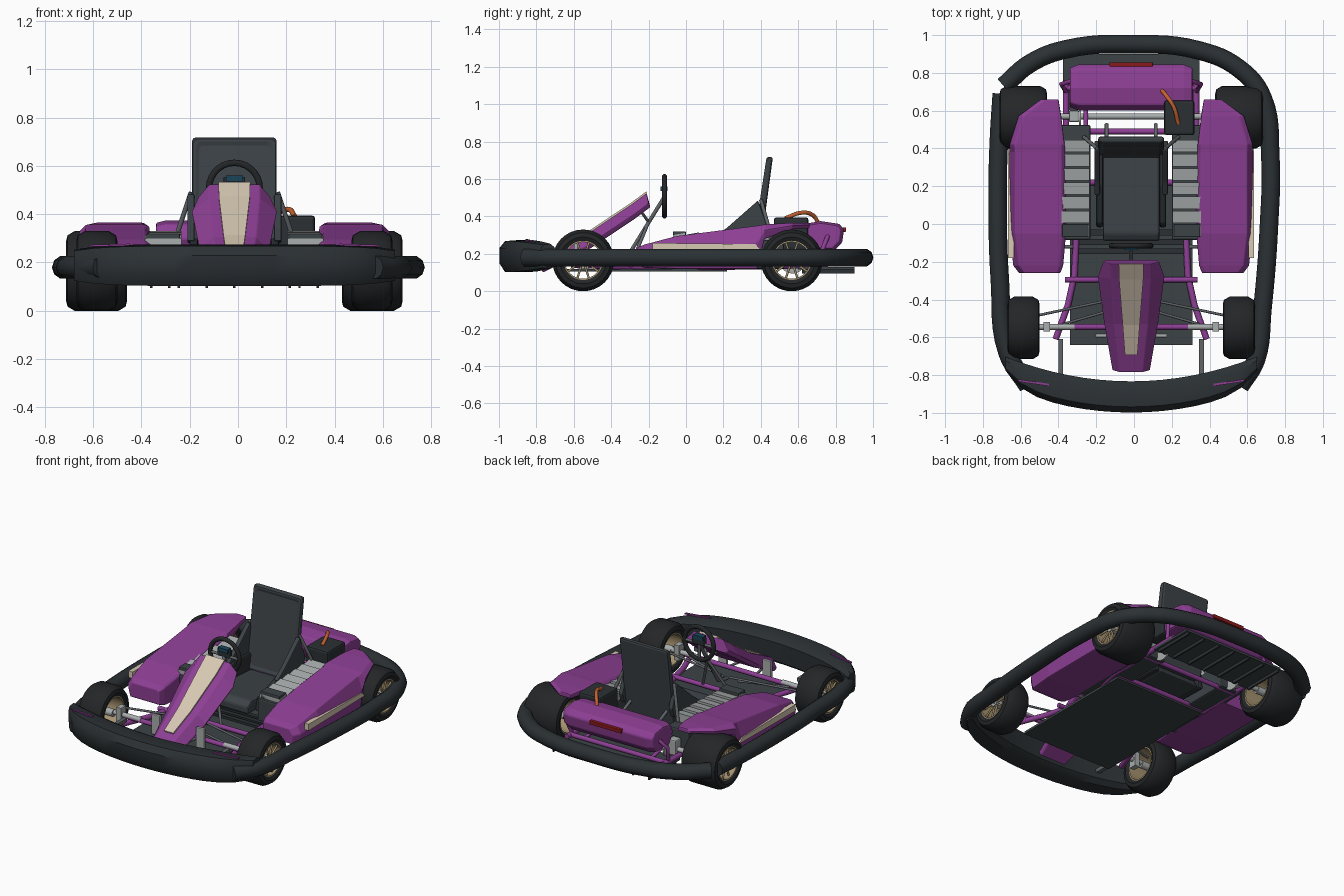
import bpy, bmesh, math
from math import sin, cos, pi

if "Cube" in bpy.data.objects:
    bpy.data.objects.remove(bpy.data.objects["Cube"])

CX = -0.015      # kart centreline; parts are built around x = 0 and shifted at the end


def mat(name, r, g, b):
    m = bpy.data.materials.new(name)
    m.diffuse_color = (r, g, b, 1)
    m.use_nodes = True
    m.node_tree.nodes["Principled BSDF"].inputs["Base Color"].default_value = m.diffuse_color
    return m


PURPLE = mat("purple", .27, .05, .30)
DARK = mat("dark_plastic", .024, .03, .034)
RUBBER = mat("rubber", .017, .019, .021)
PANEL = mat("dark_panel", .045, .055, .062)
CREAM = mat("cream", .68, .58, .45)
METAL = mat("metal", .40, .42, .42)
STEEL = mat("steel", .12, .13, .14)
GOLD = mat("rim_gold", .38, .29, .16)
ORANGE = mat("orange", .55, .12, .03)
RED = mat("red_light", .25, .01, .01)
SCREEN = mat("screen", .01, .06, .10)


def finish(name, bm, m, bevel=0, mirror=False, smooth=False):
    bmesh.ops.recalc_face_normals(bm, faces=bm.faces)
    me = bpy.data.meshes.new(name)
    bm.to_mesh(me)
    bm.free()
    me.materials.append(m)
    ob = bpy.data.objects.new(name, me)
    bpy.context.collection.objects.link(ob)
    if smooth:
        bpy.context.view_layer.objects.active = ob
        ob.select_set(True)
        bpy.ops.object.shade_smooth_by_angle(angle=math.radians(38))
        ob.select_set(False)
    if bevel:
        b = ob.modifiers.new("bevel", 'BEVEL')
        b.width, b.segments, b.limit_method = bevel, 2, 'ANGLE'
    if mirror:
        ob.modifiers.new("mirror", 'MIRROR')
    return ob


def loft_bm(sections, ring=False):
    """Skin between equal-length cross-sections; ring joins last to first."""
    bm = bmesh.new()
    rows = [[bm.verts.new(p) for p in s] for s in sections]
    n = len(rows[0])
    for a, b in zip(rows, rows[1:] + (rows[:1] if ring else [])):
        for i in range(n):
            bm.faces.new((a[i], a[(i + 1) % n], b[(i + 1) % n], b[i]))
    if not ring:
        bm.faces.new(rows[0])
        bm.faces.new(rows[-1])
    return bm


def loft(name, sections, m, **kw):
    return finish(name, loft_bm(sections), m, **kw)


def slab(name, x0, x1, yz, m, **kw):
    """Extrude a side-view outline across x."""
    return loft(name, [[(x, y, z) for y, z in yz] for x in (x0, x1)], m, **kw)


def box(name, x, y, z, m, **kw):
    return slab(name, x[0], x[1], [(y[0], z[0]), (y[1], z[0]), (y[1], z[1]), (y[0], z[1])], m, **kw)


def tube(name, paths, r, m, mirror=False, soft=False, cyclic=False):
    cu = bpy.data.curves.new(name, 'CURVE')
    cu.dimensions, cu.bevel_depth, cu.bevel_resolution, cu.use_fill_caps = '3D', r, 3, True
    cu.resolution_u = 6
    if mirror:
        paths = paths + [[(-x, y, z) for x, y, z in p] for p in paths]
    for p in paths:
        s = cu.splines.new('BEZIER' if soft else 'POLY')
        pts = s.bezier_points if soft else s.points
        pts.add(len(p) - 1)
        for q, c in zip(pts, p):
            if soft:
                q.co, q.handle_left_type, q.handle_right_type = c, 'AUTO', 'AUTO'
            else:
                q.co = (*c, 1)
        s.use_cyclic_u = cyclic
    cu.materials.append(m)
    ob = bpy.data.objects.new(name, cu)
    bpy.context.collection.objects.link(ob)


def lathe(name, cx, cy, cz, profile, m, n=32):
    secs = [[(cx + x, cy + r * cos(a), cz + r * sin(a)) for x, r in profile]
            for a in (2 * pi * i / n for i in range(n))]
    finish(name, loft_bm(secs, ring=True), m, mirror=True, smooth=True)


# wheels: tyre, rim, hub, spokes
for end, cx, cy, w in (("front", .57, -.55, .085), ("rear", .571, .565, .126)):
    R = .165
    lathe(end + "_tyres", cx, cy, R, [(-w + .01, .105), (-w, .125), (-w + .006, .148), (-w + .035, R),
          (w - .035, R), (w - .006, .148), (w, .125), (w - .01, .105)], RUBBER)
    lathe(end + "_rims", cx, cy, R, [(-w + .01, .098), (-w + .01, .108), (w - .01, .108), (w - .01, .098)], GOLD)
    lathe(end + "_hubs", cx, cy, R, [(-w + .01, .008), (-w + .01, .024), (w - .02, .024), (w - .02, .008)], METAL, 16)
    tube(end + "_spokes", [[(cx + w - .03, cy + r * cos(a), R + r * sin(a)) for r in (.018, .1)]
         for a in (2 * pi * i / 10 for i in range(10))], .006, GOLD, mirror=True)

# bumpers: side/rear hoop, left side tube, wide front bumper
Z = .18
tube("rear_right_bumper", [[(x + .015, y, Z) for x, y in (
    (-.69, .73), (-.55, .85), (-.36, .925), (0, .952), (.34, .92), (.56, .82), (.68, .67), (.722, .35),
    (.715, 0), (.68, -.45), (.645, -.72), (.56, -.86))]], .049, DARK, soft=True)
tube("left_bumper", [[(x + .015, y, Z) for x, y in (
    (-.70, .69), (-.715, .45), (-.722, .15), (-.71, -.3), (-.67, -.68), (-.56, -.86))]], .049, DARK, soft=True)
prof = [(0, .15), (0, .23), (.03, .268), (.12, .275), (.165, .25), (.165, .13), (.13, .103), (.03, .103)]
secs = []
for i in range(-8, 9):
    t = i / 8
    k = 1 - .25 * abs(t) ** 6
    secs.append([(t * .665, -.998 + .13 * t * t + .09 * abs(t) ** 8 * (1 - y / .165) + y,
                  .188 + (z - .188) * k) for y, z in prof])
loft("front_bumper", secs, DARK, smooth=True)
loft("bumper_stripes", [[(x, y - .006, z), (x, y + .006, z), (x, y + .006, z + .008), (x, y - .006, z + .008)]
     for x, y, z in ((.435, -.852, .27), (.60, -.828, .265))], PURPLE, mirror=True)
box("bumper_posts", (.36, .385), (-.85, -.61), (.165, .19), STEEL, mirror=True)

# chassis rails, cross tubes and floor
tube("frame_rails", [[(.40, -.61, .14), (.335, -.43, .135), (.30, -.27, .13), (.29, -.05, .13),
     (.345, .2, .13), (.345, .76, .14)]], .017, PURPLE, mirror=True)
tube("frame_cross_tubes", [[(-x, y, z), (x, y, z)] for x, y, z in (
    (.35, -.295, .14), (.40, -.545, .165), (.32, .22, .13), (.35, .49, .13), (.35, .72, .14))], .015, PURPLE)
tube("rear_body_stays", [[(.345, .7, .14), (.37, .74, .25), (.31, .76, .3)], [(.24, .72, .14), (.24, .5, .2)]],
     .012, PURPLE, mirror=True)
box("floor_pan", (-.325, .325), (-.64, .22), (.105, .12), PANEL)
for i in range(3):
    box("floor_slat", (-.31, .31), (-.16 + i * .05, -.13 + i * .05), (.12, .135), DARK)

# rear tray with fins
box("rear_tray", (-.362, .362), (.60, .90), (.115, .13), PANEL)
for i in range(7):
    x = -.345 + i * .115
    box("rear_tray_fin", (x - .005, x + .005), (.62, .9), (.095, .125), DARK)

# axles and steering linkage
tube("rear_axle", [[(-.5, .57, .165), (.5, .57, .165)]], .016, METAL)
tube("front_stub_axles", [[(.30, -.545, .17), (.51, -.545, .17)]], .016, METAL, mirror=True)
tube("tie_rods", [[(.03, -.385, .19), (.5, -.485, .18)], [(.05, -.44, .15), (.36, -.53, .16)]], .007, STEEL, mirror=True)
box("kingpins", (.43, .465), (-.57, -.52), (.12, .22), METAL, mirror=True)
box("brake_caliper", (-.33, -.275), (.54, .60), (.13, .23), METAL, bevel=.008)
lathe("axle_discs", .27, .57, .165, [(-.005, .015), (-.005, .07), (.005, .07), (.005, .015)], METAL)
box("pedals", (.13, .19), (-.60, -.58), (.13, .26), METAL, bevel=.004, mirror=True)

# side pods, arching over the rear wheels
secs = []
for y, xi, xo, zb, zt in ((-.26, .375, .595, .14, .235), (-.22, .36, .625, .125, .25), (-.05, .345, .645, .12, .295),
                          (.38, .35, .645, .12, .35), (.42, .352, .645, .28, .357), (.57, .37, .60, .332, .366),
                          (.66, .385, .48, .337, .366)):
    h = zt - zb
    secs.append([(xi, y, zb), (xi, y, zt - .1 * h), (xi + .02, y, zt), (xo - .03, y, zt),
                 (xo, y, zb + .6 * h), (xo - .015, y, zb)])
loft("side_pods", secs, PURPLE, bevel=.006, mirror=True)
slab("pod_stripes", .62, .651, [(-.18, .215), (.40, .222), (.37, .252), (-.18, .258)], CREAM, mirror=True)
tube("pod_brackets", [[(.29, y, .13), (.6, y, .14)] for y in (-.12, .32)], .01, STEEL, mirror=True)

# rear body and light
yz = [(.60, .30), (.63, .36), (.72, .375), (.82, .36), (.845, .33), (.835, .26), (.79, .215), (.64, .22)]
loft("rear_body", [[(x, .72 + (y - .72) * k, .3 + (z - .3) * k) for y, z in yz]
     for x, k in ((-.325, .86), (-.28, 1), (.28, 1), (.325, .86))], PURPLE, bevel=.008)
box("rear_light", (-.115, .115), (.83, .855), (.318, .342), RED, bevel=.003)

# seat: cushion, inset backrest, side wings, braces
slab("seat_cushion", -.15, .15, [(-.09, .15), (-.09, .20), (-.05, .225), (.36, .20), (.40, .14)], PANEL, bevel=.012)
for s in (-1, 1):
    slab("seat_bolster", s * .15, s * .185, [(-.02, .15), (0, .23), (.2, .30), (.38, .30), (.40, .14)], DARK, bevel=.01)
bm = loft_bm([[(x, .345, .20), (x, .425, .715), (x, .465, .72), (x, .395, .20)] for x in (-.175, .175)])
bmesh.ops.recalc_face_normals(bm, faces=bm.faces)
face = min(bm.faces, key=lambda f: f.normal.y)
bmesh.ops.inset_region(bm, faces=[face], thickness=.04, depth=-.012)
finish("seat_back", bm, PANEL, bevel=.014)
slab("seat_wings", .165, .195, [(.15, .29), (.22, .34), (.385, .485), (.44, .34), (.42, .28)], PANEL, bevel=.006, mirror=True)
tube("seat_struts", [[(.18, .40, .49), (.25, .46, .28)], [(.13, .40, .3), (.13, .53, .24)]], .010, STEEL, mirror=True)

# battery packs with ribbed covers
box("battery_base", (.215, .375), (-.085, .525), (.12, .275), PANEL, bevel=.01, mirror=True)
for i in range(7):
    y = .0 + i * .075
    z = .30 + .003 * i
    slab("battery_rib", .22, .37, [(y - .07, .27), (y - .07, z), (y - .005, z + .012), (y - .005, .27)], METAL, mirror=True)
box("battery_nose", (.225, .365), (-.07, -.0), (.27, .32), PANEL, bevel=.006, mirror=True)

# motor box and orange cable
box("motor_box", (.175, .335), (.47, .655), (.22, .395), DARK, bevel=.014)
tube("power_cable", [[(.16, .71, .36), (.185, .68, .405), (.225, .62, .42), (.25, .53, .39)]], .011, ORANGE, soft=True)

# steering wheel, hub screen and column
SY, SZ = -.115, .508
tube("steering_wheel", [[(.105 * cos(a), SY, SZ + .105 * sin(a)) for a in (2 * pi * i / 28 for i in range(28))]],
     .014, RUBBER, cyclic=True)
tube("steering_spokes", [[(0, SY, SZ), (.1 * cos(a), SY, SZ + .1 * sin(a))] for a in (0, pi, -pi / 2)], .009, STEEL)
box("steering_hub", (-.045, .045), (SY - .012, SY + .012), (.50, .555), DARK, bevel=.005)
box("steering_screen", (-.035, .035), (SY - .022, SY + .015), (.535, .56), SCREEN)
tube("steering_column", [[(0, SY, .505), (0, -.31, .19), (0, -.40, .17)]], .011, STEEL)
tube("column_supports", [[(.0, -.20, .37), (.10, -.295, .14)]], .009, STEEL, mirror=True)

# sloping nose fairing with centre stripe
stations = ((-.21, .525, .15, .105), (-.29, .465, .178, .105), (-.53, .305, .145, .09), (-.785, .175, .10, .062))
loft("nose_fairing", [[(-w, y + .01, z - .055), (-t, y, z), (t, y, z), (w, y + .01, z - .055),
     (w * .9, y + .02, z - .075), (-w * .9, y + .02, z - .075)] for y, z, w, t in stations], PURPLE, bevel=.005)
loft("fairing_stripe", [[(-w, y, z - .004), (w, y, z - .004), (w, y - .004, z + .007), (-w, y - .004, z + .007)]
     for y, z, w in ((-.208, .527, .066), (-.29, .466, .064), (-.53, .306, .045), (-.69, .224, .033))], CREAM)
tube("fairing_stays", [[(.06, -.25, .44), (0, -.20, .37)], [(.07, -.72, .16), (.1, -.545, .16)]], .008, STEEL, mirror=True)

for ob in bpy.context.collection.objects:
    ob.location.x += CX
